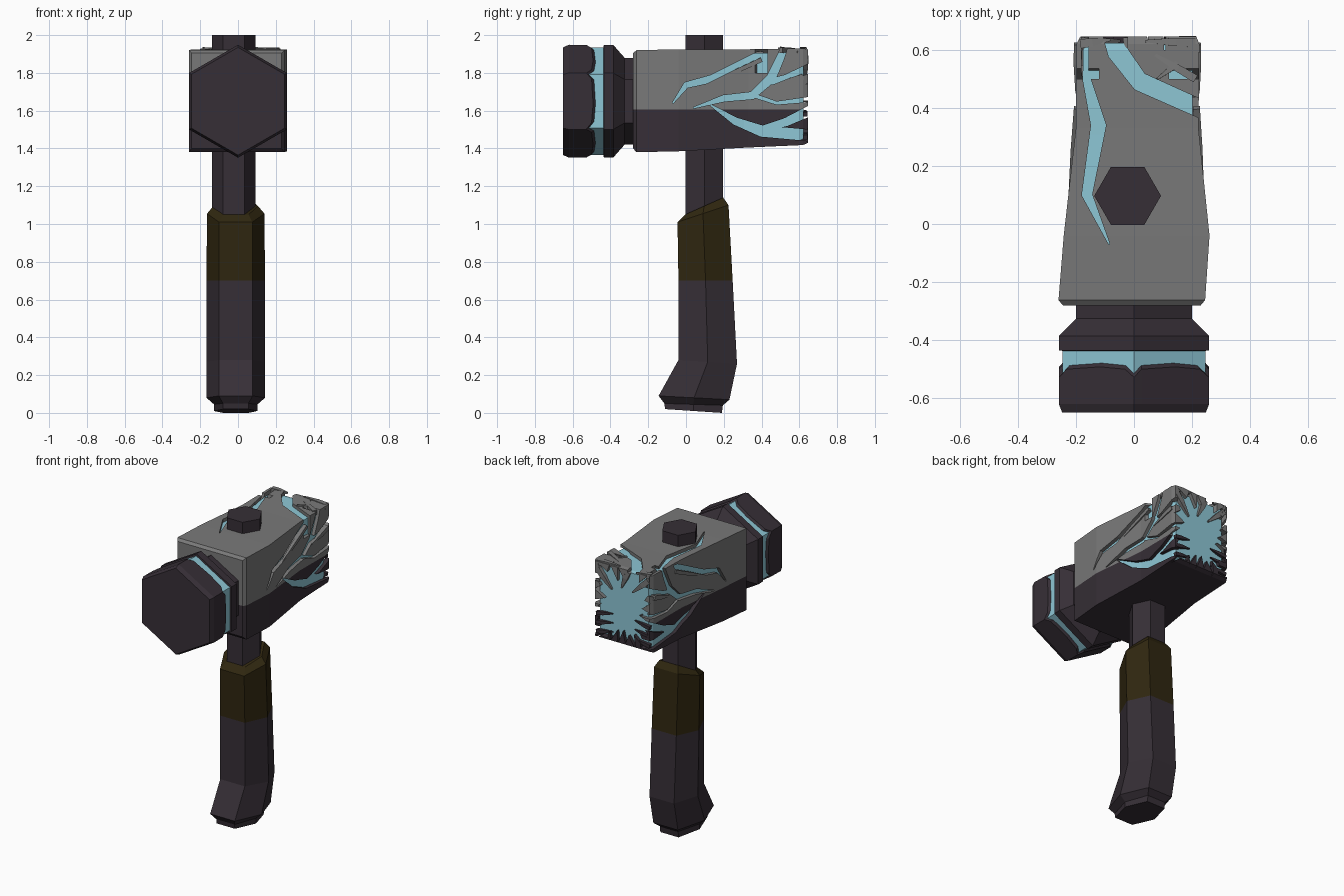
import bpy, bmesh, math, random
from mathutils import Vector

if "Cube" in bpy.data.objects:
    bpy.data.objects.remove(bpy.data.objects["Cube"])
random.seed(4)

def material(name, rgb):
    m = bpy.data.materials.new(name)
    m.diffuse_color = (*rgb, 1)
    m.use_nodes = True
    m.node_tree.nodes["Principled BSDF"].inputs["Base Color"].default_value = m.diffuse_color
    return m

GREY = material("stone grey", (0.19, 0.19, 0.19))
DARK = material("dark plum", (0.037, 0.028, 0.037))
BLUE = material("ice blue", (0.27, 0.57, 0.67))
BROWN = material("brown leather", (0.029, 0.020, 0.005))

def make(name, bm, *mats):
    bmesh.ops.recalc_face_normals(bm, faces=bm.faces)
    me = bpy.data.meshes.new(name)
    bm.to_mesh(me)
    bm.free()
    for m in mats:
        me.materials.append(m)
    ob = bpy.data.objects.new(name, me)
    bpy.context.collection.objects.link(ob)
    return ob

def loft(rings):
    """Skin a list of point rings and cap both ends."""
    bm = bmesh.new()
    vs = [[bm.verts.new(p) for p in r] for r in rings]
    n = len(vs[0])
    for a, b in zip(vs, vs[1:]):
        for i in range(n):
            j = (i + 1) % n
            bm.faces.new((a[i], a[j], b[j], b[i]))
    bm.faces.new(vs[0])
    bm.faces.new(vs[-1])
    return bm

def prism(name, pts, axis, lo, hi):
    def put(p, h):
        c = list(p)
        c.insert(axis, h)
        return c
    ob = make(name, loft([[put(p, h) for p in pts] for h in (lo, hi)]))
    ob.hide_render = True
    return ob

def ribbon(path):
    """Outline of a crack from centre points with half widths."""
    left, right = [], []
    for i, (u, v, w) in enumerate(path):
        a, b = path[max(i - 1, 0)], path[min(i + 1, len(path) - 1)]
        d = Vector((b[0] - a[0], b[1] - a[1])).normalized()
        left.append((u - d.y * w, v + d.x * w))
        right.append((u + d.y * w, v - d.x * w))
    return left + right[::-1]

# Handle shaft: hexagonal bar through the head
def hexagon(r, ry, z):
    return [(-0.022 + r * math.cos(math.radians(60 * k)),
             0.097 + ry * math.sin(math.radians(60 * k)), z) for k in range(6)]
make("handle_shaft", loft([hexagon(0.115, 0.115, z) for z in (1.0, 2.0)]), DARK)

# Grip: front z, back z, front y, back y, half width
grip_rings = [(0.02, 0.0, -0.11, 0.19, 0.115), (0.05, 0.04, -0.115, 0.195, 0.115),
              (0.09, 0.07, -0.145, 0.23, 0.155), (0.28, 0.26, -0.04, 0.27, 0.155),
              (0.7, 0.7, -0.04, 0.247, 0.155), (1.01, 1.10, -0.045, 0.225, 0.152),
              (1.05, 1.14, -0.005, 0.197, 0.118)]
rings = []
for zf, zb, yf, yb, rx in grip_rings:
    ring = []
    for u, t in ((1, .5), (.58, 1), (-.58, 1), (-1, .5), (-.58, 0), (.58, 0)):
        ring.append((-0.012 + u * rx, yf + (yb - yf) * t, zf + (zb - zf) * t))
    rings.append(ring)
grip = make("grip", loft(rings), DARK, BROWN)
for p in grip.data.polygons:
    p.material_index = int(p.center.z > 0.7)

# Striking face side: hexagonal neck, flange, glowing ring and cap along y
def yhex(r, y, chips=False):
    out = []
    for k in range(6):
        a, b = [Vector((r * math.sin(math.radians(60 * q)), y,
                        1.65 + r * math.cos(math.radians(60 * q)))) for q in (k, k + 1)]
        for t, dy in ((0, -0.028), (0.1, 0), (0.55, 0.008), (0.88, 0)):
            p = a.lerp(b, t)
            p.y += dy if chips else 0
            out.append(p)
    return out
make("neck_flange", loft([yhex(0.23, -0.25), yhex(0.23, -0.325), yhex(0.298, -0.385),
                          yhex(0.298, -0.435), yhex(0.26, -0.44)]), DARK)
make("glow_ring", loft([yhex(0.285, -0.43), yhex(0.285, -0.56)]), BLUE)
make("striking_cap", loft([yhex(0.27, -0.50, True), yhex(0.285, -0.487, True),
                           yhex(0.298, -0.50, True), yhex(0.299, -0.62),
                           yhex(0.285, -0.65)]), DARK)

# Head block: y, x min, x max, z min, z max
block = [(-0.28, -0.245, 0.23, 1.40, 1.905), (-0.262, -0.26, 0.245, 1.38, 1.92),
         (-0.04, -0.242, 0.26, 1.385, 1.925), (0.33, -0.2, 0.222, 1.405, 1.925),
         (0.62, -0.198, 0.225, 1.418, 1.93), (0.645, -0.185, 0.215, 1.43, 1.925)]
def block_rings(inset):
    s = inset
    return [[(a + s, y + (s if i < 2 else -s), c + s), (b - s, y + (s if i < 2 else -s), c + s),
             (b - s, y + (s if i < 2 else -s), d - s), (a + s, y + (s if i < 2 else -s), d - s)]
            for i, (y, a, b, c, d) in enumerate(block)]
SPLIT = 1.605
bm = loft(block_rings(0))
bmesh.ops.bisect_plane(bm, geom=bm.verts[:] + bm.edges[:] + bm.faces[:],
                       plane_co=(0, 0, SPLIT), plane_no=(0, 0, 1))
shell = make("head_shell", bm)
make("glowing_core", loft(block_rings(0.022)), BLUE)

# Cracks cut through the shell to show the core
side_cracks = [
    [(-0.07, 1.64, .003), (0, 1.735, .016), (0.14, 1.77, .02), (0.385, 1.895, .018), (0.41, 1.91, .004)],
    [(0.04, 1.615, .003), (0.2, 1.665, .017), (0.35, 1.68, .02), (0.45, 1.77, .025),
     (0.5, 1.88, .02), (0.53, 1.96, .015)],
    [(0.43, 1.75, .015), (0.53, 1.77, .02), (0.7, 1.845, .025)],
    [(0.13, 1.63, .004), (0.26, 1.545, .02), (0.4, 1.492, .03), (0.7, 1.465, .03)],
    [(0.39, 1.50, .015), (0.53, 1.54, .022), (0.7, 1.62, .03)],
    [(0.36, 1.68, .01), (0.48, 1.64, .008), (0.7, 1.665, .015)]]
top_cracks = [
    [(-0.17, 0.7, .012), (-0.168, 0.52, .012), (-0.122, 0.34, .026), (-0.162, 0.1, .018), (-0.085, -0.07, .002)],
    [(-0.07, 0.7, .05), (-0.055, 0.59, .035), (0.02, 0.49, .032), (0.3, 0.365, .03)]]
cutters = []
for c in side_cracks:
    cutters.append(prism("crack_cutter", ribbon(c), 0, 0.12, 0.4))
    cutters.append(prism("crack_cutter", ribbon(c), 0, -0.4, -0.12))
for c in top_cracks:
    cutters.append(prism("crack_cutter", ribbon(c), 2, 1.8, 2.1))

# Broken rear face: jagged outline leaves splinters around the rim
jag = []
for k in range(44):
    a = math.tau * (k + random.uniform(-.25, .25)) / 44
    c, s = math.cos(a), math.sin(a)
    r = (random.uniform(.6, .82) if k % 2 else random.uniform(.95, 1.06)) / max(abs(c), abs(s))
    jag.append((0.015 + 0.205 * r * c, 1.675 + 0.25 * r * s))
cutters.append(prism("rear_cutter", jag, 1, 0.6, 0.8))

for c in cutters:
    mod = shell.modifiers.new("cut", 'BOOLEAN')
    mod.object, mod.operation, mod.solver = c, 'DIFFERENCE', 'EXACT'
cut = bpy.data.meshes.new_from_object(shell.evaluated_get(bpy.context.evaluated_depsgraph_get()))
shell.modifiers.clear()
shell.data = cut
for c in cutters:
    bpy.data.objects.remove(c)
cut.materials.clear()
cut.materials.append(DARK)
cut.materials.append(GREY)
for p in cut.polygons:
    p.material_index = int(p.center.z > SPLIT)

# Loose splinters lying along the cracks and the broken corner
def shard(name, a, b, w, mat):
    a, b = Vector(a), Vector(b)
    d = (b - a).normalized()
    s = d.cross(Vector((0, 0, 1))).normalized()
    t = d.cross(s)
    def ring(p, r):
        return [p + (s * i + t * j) * r for i, j in ((1, 1), (-1, 1), (-1, -1), (1, -1))]
    make(name, loft([ring(a, w), ring(a.lerp(b, .4), w * .9), ring(b, w * .25)]), mat)

for i, (a, b, w) in enumerate([
        ((0.21, 0.625, 1.915), (0.04, 0.63, 1.93), .016),
        ((0.215, 0.60, 1.90), (0.08, 0.50, 1.935), .015),
        ((0.212, 0.50, 1.92), (0.06, 0.59, 1.925), .014),
        ((-0.185, 0.62, 1.92), (-0.08, 0.635, 1.92), .016),
        ((0.2, 0.63, 1.88), (0.1, 0.63, 1.76), .018),
        ((-0.17, 0.625, 1.89), (-0.05, 0.63, 1.78), .018),
        ((-0.02, 0.625, 1.91), (0.03, 0.63, 1.79), .018),
        ((0.215, 0.62, 1.78), (0.222, 0.45, 1.73), .015),
        ((-0.192, 0.62, 1.78), (-0.198, 0.45, 1.73), .015),
        ((0.215, 0.40, 1.87), (0.24, 0.05, 1.71), .012),
        ((-0.195, 0.40, 1.87), (-0.225, 0.05, 1.71), .012)]):
    shard(f"stone_splinter_{i}", a, b, w, GREY)
for i, z in enumerate((1.46, 1.52, 1.58)):
    for s in (-1, 1):
        shard(f"dark_splinter_{i}_{s}", (0.013 + s * 0.195, 0.632, z),
              (0.013 + s * 0.08, 0.63, z + 0.02), .012, DARK)
